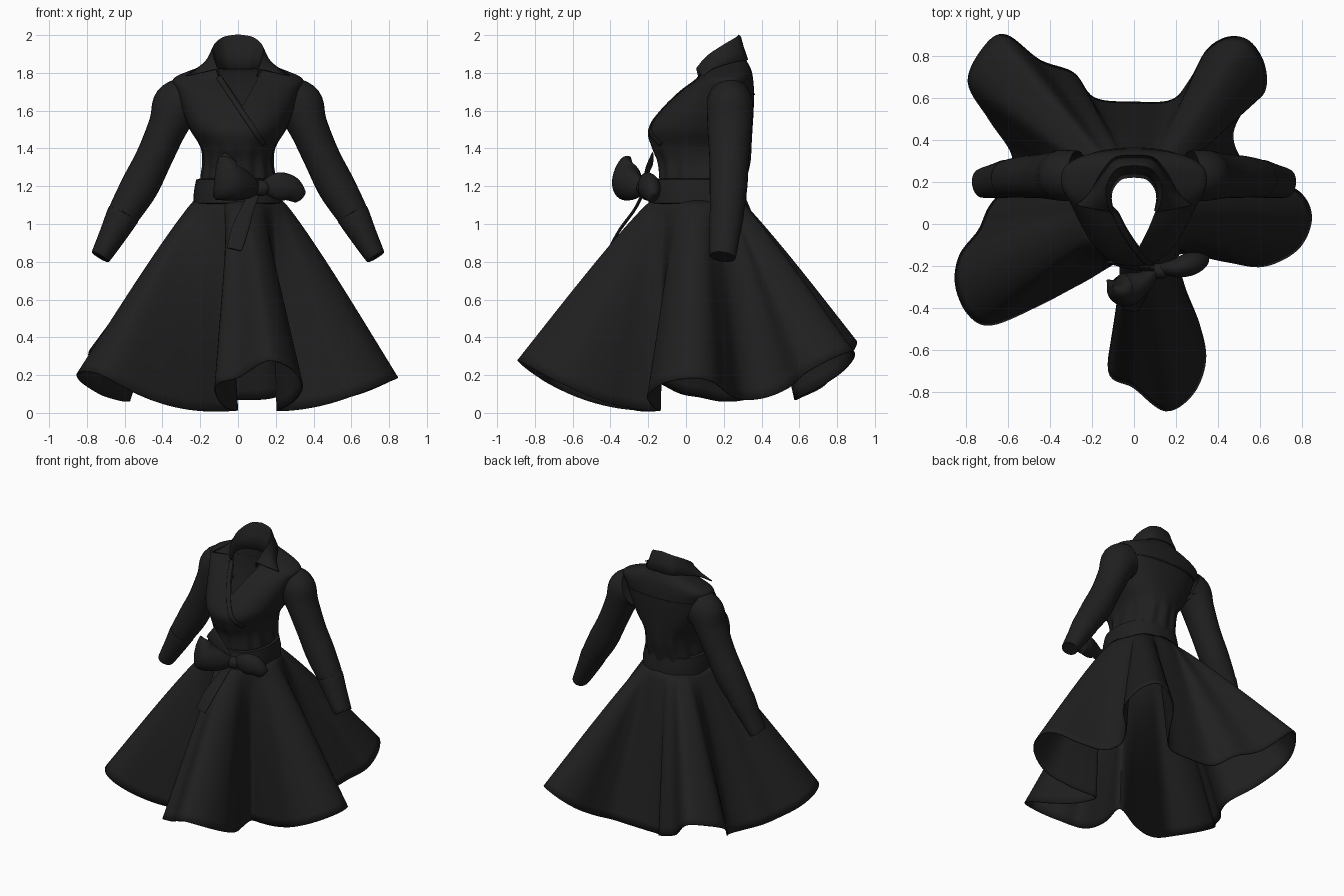
import bpy, bmesh, math
from mathutils import Vector
from mathutils.bvhtree import BVHTree

if "Cube" in bpy.data.objects:
    bpy.data.objects.remove(bpy.data.objects["Cube"])

black = bpy.data.materials.new("black cloth")
black.diffuse_color = (0.014, 0.014, 0.014, 1)
black.use_nodes = True
black.node_tree.nodes["Principled BSDF"].inputs["Base Color"].default_value = black.diffuse_color


def spline(pts, n, closed=False):
    """Smooth curve through points of any dimension."""
    p = [Vector(q) for q in pts]
    m = len(p)
    get = (lambda i: p[i % m]) if closed else (lambda i: p[max(0, min(m - 1, i))])
    out = []
    for i in range(m if closed else m - 1):
        a, b, c, d = get(i - 1), get(i), get(i + 1), get(i + 2)
        for k in range(n):
            t = k / n
            out.append(0.5 * (2 * b + (c - a) * t + (2 * a - 5 * b + 4 * c - d) * t * t
                              + (3 * b - a - 3 * c + d) * t ** 3))
    return out if closed else out + [p[-1]]


def loft(name, rings, closed=True, cap=False, mirror=False, thick=0.0, cut=None):
    """Skin a list of equal rings into one smooth object."""
    bm = bmesh.new()
    vs = [[bm.verts.new(q) for q in r] for r in rings]
    n = len(vs[0])
    for a, b in zip(vs, vs[1:]):
        for i in range(n if closed else n - 1):
            j = (i + 1) % n
            bm.faces.new((a[i], a[j], b[j], b[i]))
    if cap:
        bm.faces.new(vs[0])
        bm.faces.new(vs[-1])
    bmesh.ops.recalc_face_normals(bm, faces=bm.faces)
    if cut:
        cut(bm)
    tree = BVHTree.FromBMesh(bm)
    me = bpy.data.meshes.new(name)
    bm.to_mesh(me)
    bm.free()
    me.materials.append(black)
    for f in me.polygons:
        f.use_smooth = True
    me.set_sharp_from_angle(angle=math.radians(50))
    ob = bpy.data.objects.new(name, me)
    bpy.context.collection.objects.link(ob)
    if mirror:
        m = ob.modifiers.new("mirror", 'MIRROR')
        m.use_mirror_merge = name == "collar"
    if thick:
        s = ob.modifiers.new("thickness", 'SOLIDIFY')
        s.thickness, s.offset = thick, 0
    return tree


def tube(name, path, up, n=28, steps=6, **kw):
    """path: (x, y, z, radius along up, radius across)."""
    pts = spline(path, steps)
    rings = []
    for i, p in enumerate(pts):
        t = Vector(pts[min(i + 1, len(pts) - 1)][:3]) - Vector(pts[max(i - 1, 0)][:3])
        t.normalize()
        u = Vector(up)
        u = (u - t * u.dot(t)).normalized()
        w = t.cross(u)
        rings.append([Vector(p[:3]) + u * p[3] * math.cos(a) + w * p[4] * math.sin(a)
                      for a in (2 * math.pi * k / n for k in range(n))])
    loft(name, rings, **kw)


# skirt: ruled folds from an oval waist to a five-lobed hem of constant length
hem = spline([(.15, -.89), (.28, -.81), (.34, -.65), (.31, -.48), (.24, -.3), (.21, -.15),
              (.3, -.15), (.45, -.18), (.62, -.2), (.78, -.12), (.845, .02), (.8, .14),
              (.66, .22), (.52, .3), (.47, .42), (.52, .54), (.62, .63), (.62, .76),
              (.55, .87), (.45, .89), (.35, .83), (.27, .69), (.18, .59), (0, .58),
              (-.19, .6), (-.29, .72), (-.45, .78), (-.61, .9), (-.71, .85), (-.79, .68),
              (-.69, .5), (-.58, .33), (-.6, .2), (-.69, .08), (-.74, -.03), (-.83, -.15),
              (-.85, -.29), (-.79, -.43), (-.68, -.48), (-.46, -.39), (-.25, -.28),
              (-.01, -.16), (-.07, -.4), (-.12, -.7), (0, -.78)], 7, True)
total = sum((hem[i] - hem[i - 1]).length for i in range(len(hem)))
arc, phi, first, skirt = 0.0, None, 0.0, []
for i, h in enumerate(hem):
    ang = math.atan2(h.y - .07, h.x)
    if phi is None:
        phi = first = ang
    else:
        phi += (ang - phi + math.pi) % (2 * math.pi) - math.pi
        arc += (h - hem[i - 1]).length
    a = .5 * phi + .5 * (first + 2 * math.pi * arc / total)
    top = Vector((.225 * math.cos(a), .07 + .245 * math.sin(a), 1.13))
    d = (h - top.to_2d()).length
    length = 1.12 - .045 * max(0, h.y) + .045 * max(0, -h.x) + .015 * max(0, h.x)
    low = Vector((h.x, h.y, max(.006, 1.13 - math.sqrt(max(.3, length ** 2 - d * d)))))
    out = Vector((math.cos(a), math.sin(a), .6))
    skirt.append([top.lerp(low, k / 20) + out * .016 * math.sin(math.pi * (k / 20) ** .6)
                  for k in range(21)])
loft("skirt", list(zip(*skirt)), thick=.008)


def oval(z, hw, yf, yb, c, tilt=0.0, wave=0.0, n=72):
    r = []
    for k in range(n):
        a = 2 * math.pi * k / n
        s, co = math.sin(a), math.cos(a)
        g = 1 + wave * math.sin(13 * a)
        y = c + (yb - c if s > 0 else c - yf) * math.copysign(abs(s) ** .85, s) * g
        r.append((hw * g * math.copysign(abs(co) ** .9, co), y, z + tilt * (y - c)))
    return r


def cut_neck(bm):
    # crossed V opening
    tip = Vector((.025, 0, 1.625))
    left, right = Vector((.2, 0, .14)), Vector((-.2, 0, .11))
    for no in (left, right):
        bmesh.ops.bisect_plane(bm, geom=bm.verts[:] + bm.edges[:] + bm.faces[:],
                               plane_co=tip, plane_no=no)
    gone = []
    for f in bm.faces:
        p = f.calc_center_median()
        if p.y < .17 and (p - tip).dot(left) > 0 and (p - tip).dot(right) > 0:
            gone.append(f)
    bmesh.ops.delete(bm, geom=gone, context='FACES')


# bodice: z, half width, front, back, middle, tilt, gathers
profile = spline([(1.12, .2, -.14, .3, .09, 0, .0), (1.24, .195, -.14, .315, .09, 0, .03),
                  (1.33, .185, -.15, .335, .1, 0, .03), (1.41, .2, -.185, .345, .12, 0, .008),
                  (1.5, .255, -.2, .352, .15, 0, 0), (1.6, .295, -.13, .358, .18, 0, 0),
                  (1.7, .325, -.03, .36, .2, 0, 0), (1.765, .345, .05, .355, .22, .02, 0),
                  (1.805, .27, .07, .345, .22, .1, 0), (1.845, .14, .075, .315, .2, .25, 0)], 5)
body = loft("bodice", [oval(*p) for p in profile], cut=cut_neck)


def strip(name, a, b, side, width, front=True, lift=.008):
    """Ribbon lying on the bodice along a line given in x and z."""
    a, b, side = Vector(a), Vector(b), Vector(side).normalized()
    sgn, y, rows = (-1 if front else 1), 0.0, []
    for i in range(41):
        row = []
        for w in (.004, .35 * width, .7 * width, width):
            p = a.lerp(b, i / 40) + side * w
            hit = body.ray_cast(Vector((p.x, 2 * sgn, p.y)), Vector((0, -sgn, 0)))[0]
            if hit and abs(hit.y - y) < (.5 if not i else .12):
                y = hit.y
            row.append((p.x, y + sgn * lift, p.y))
        rows.append(row)
    loft(name, rows, closed=False, thick=.006)


strip("wrap_edge", (.15, 1.43), (-.09, 1.79), (-.82, -.57), .03, lift=.004)
strip("yoke_seam", (-.28, 1.68), (.28, 1.68), (0, 1), .012, front=False, lift=.002)

# turned-down collar: half curves for stand, fold and fall, mirrored
stand = spline([(0, .225, 1.82), (.06, .215, 1.82), (.1, .17, 1.82), (.11, .12, 1.81),
                (.1, .065, 1.78)], 6)
fold = spline([(0, .28, 2), (.08, .265, 1.985), (.13, .19, 1.94), (.13, .11, 1.885),
               (.11, .055, 1.82)], 6)
fall = spline([(0, .325, 1.87), (.09, .315, 1.865), (.15, .25, 1.855), (.21, .15, 1.825),
               (.275, .09, 1.785)], 6)
rows = []
for s, f, o in zip(stand, fold, fall):
    rows.append([s, s.lerp(f, .5), s.lerp(f, .93), f, f.lerp(o, .07) + Vector((0, .004, 0)),
                 f.lerp(o, .5), o])
loft("collar", rows, closed=False, mirror=True, thick=.008)

# sleeves and cuffs
tube("sleeve", [(.27, .232, 1.65, .118, .125), (.325, .232, 1.62, .122, .132),
                (.37, .23, 1.52, .117, .105), (.445, .228, 1.35, .105, .097),
                (.52, .225, 1.2, .1, .1), (.61, .215, 1.045, .088, .084),
                (.72, .195, .84, .066, .052)], (0, 1, 0), mirror=True)
tube("cuff", [(.607, .215, 1.05, .084, .08), (.61, .215, 1.045, .091, .087),
              (.665, .205, .94, .081, .071), (.725, .195, .832, .07, .054),
              (.722, .195, .838, .062, .048)], (0, 1, 0), mirror=True, steps=4)

# belt
loft("belt", [oval(z, .23 + g, -.185 - g, .315 + g, .07) for z, g in
              ((1.105, -.012), (1.11, .006), (1.17, .004), (1.235, -.008), (1.24, -.025))])

# bow: two loops, knot and hanging tail
Z = (0, 0, 1)
tube("bow_left_loop", [(.11, -.21, 1.19, .025, .02), (.05, -.27, 1.2, .07, .05),
                       (-.03, -.31, 1.22, .1, .08), (-.08, -.31, 1.24, .12, .06),
                       (-.115, -.28, 1.25, .11, .01)], Z, cap=True)
tube("bow_right_loop", [(.12, -.21, 1.19, .025, .02), (.2, -.21, 1.2, .07, .045),
                        (.27, -.19, 1.19, .07, .055), (.325, -.175, 1.15, .045, .035),
                        (.335, -.17, 1.14, .03, .008)], Z, cap=True)
tube("bow_knot", [(.08, -.22, 1.19, .02, .02), (.095, -.225, 1.19, .04, .035),
                  (.14, -.225, 1.19, .04, .035), (.155, -.22, 1.19, .02, .02)], Z, cap=True)
tube("bow_tail", [(.1, -.22, 1.18, .025, .008), (.05, -.27, 1.08, .035, .008),
                  (.01, -.35, .97, .045, .008), (-.02, -.41, .865, .04, .006)],
     (1, 0, 0), cap=True)
tube("belt_end", [(.1, -.22, 1.2, .02, .008), (.0, -.21, 1.27, .045, .008),
                  (-.1, -.18, 1.34, .05, .008)], (1, 0, .9), cap=True)
